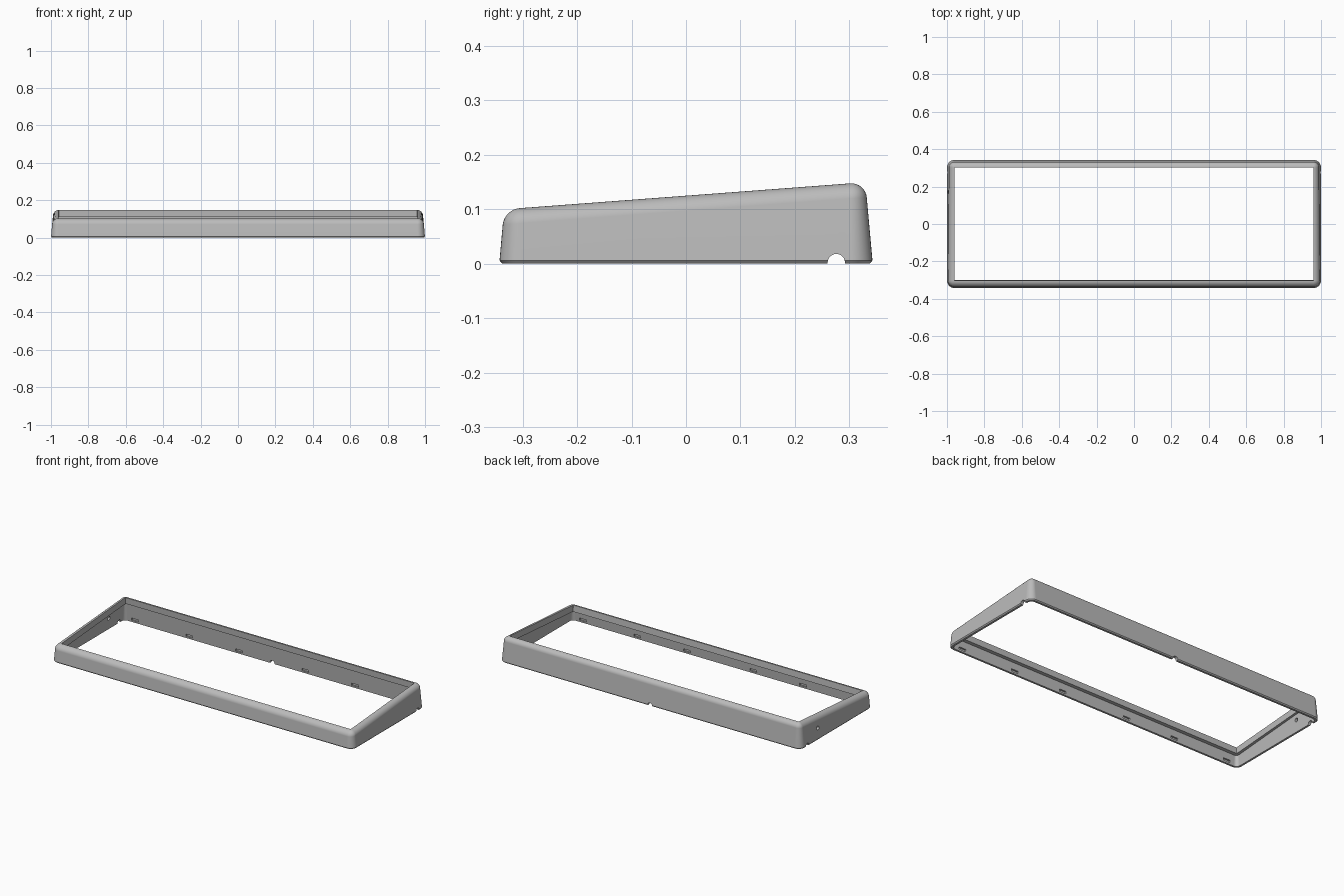
import bpy, bmesh, math
from mathutils import Matrix

if "Cube" in bpy.data.objects:
    bpy.data.objects.remove(bpy.data.objects["Cube"])

HALF_X, HALF_Y, CORNER = 1.0, 0.343, 0.04
SLOPE, TAPER, FILLET = 0.075, 0.09, 0.028
STEPS = 8


def top(y):
    return 0.125 + SLOPE * y


grey = bpy.data.materials.new("warm_grey_plastic")
grey.use_nodes = True
colour = (0.5, 0.5, 0.5, 1)
grey.diffuse_color = colour
grey.node_tree.nodes["Principled BSDF"].inputs["Base Color"].default_value = colour


def ring(bm, inset, level, hangs, tapers):
    """Rounded rectangle; level is a height, or a drop below the sloped top."""
    verts = []
    for q, (sx, sy) in enumerate([(1, 1), (-1, 1), (-1, -1), (1, -1)]):
        for k in range(STEPS + 1):
            a = math.pi / 2 * (q + k / STEPS)
            z = top(sy * (HALF_Y - inset)) - level if hangs else level
            i = inset + (TAPER * z if tapers else 0)
            r = max(CORNER - i, 0.002)
            x = sx * (HALF_X - i - r) + r * math.cos(a)
            y = sy * (HALF_Y - i - r) + r * math.sin(a)
            if hangs:
                z = top(y) - level
                if not tapers:
                    y += SLOPE * level
            verts.append(bm.verts.new((x, y, z)))
    return verts


# Cross-section: outer chamfer, tapered wall, fillet, inner lip, inner wall
profile = [(0.006, 0, False, True), (0, 0.006, False, True)]
for k in range(STEPS + 1):
    t = math.pi / 2 * k / STEPS
    profile.append((FILLET * (1 - math.cos(t)), FILLET * (1 - math.sin(t)), True, True))
profile += [(0.041, 0, True, False), (0.041, 0.038, True, False),
            (0.018, 0.038, True, True), (0.018, 0, False, True)]

bm = bmesh.new()
rings = [ring(bm, *p) for p in profile]
count = len(rings[0])
for a, b in zip(rings, rings[1:] + rings[:1]):
    for j in range(count):
        n = (j + 1) % count
        bm.faces.new((a[j], a[n], b[n], b[j]))
bmesh.ops.recalc_face_normals(bm, faces=bm.faces)
mesh = bpy.data.meshes.new("case_frame")
bm.to_mesh(mesh)
bm.free()
frame = bpy.data.objects.new("case_frame", mesh)
bpy.context.collection.objects.link(frame)
mesh.materials.append(grey)

# Cutters for cable notches, the side hole and the clip slots
cut = bmesh.new()


def rod(centre, radius, axis):
    turn = Matrix.Rotation(math.pi / 2, 4, axis)
    bmesh.ops.create_cone(cut, cap_ends=True, segments=24, radius1=radius, radius2=radius,
                          depth=0.12, matrix=Matrix.Translation(centre) @ turn)


for side in (-1, 1):
    rod((side, 0.276, 0.002), 0.016, "Y")
rod((0, 0.34, 0.002), 0.016, "X")
rod((-1, 0.17, 0.068), 0.011, "Y")
for side in (-1, 1):
    for x in (-0.91, -0.55, -0.22, 0.22, 0.55, 0.91):
        place = Matrix.Translation((x, side * 0.323, 0.017))
        bmesh.ops.create_cube(cut, size=1, matrix=place @ Matrix.Diagonal((0.045, 0.02, 0.014, 1)))
cut_mesh = bpy.data.meshes.new("cutters")
cut.to_mesh(cut_mesh)
cut.free()
cut_mesh.materials.append(grey)
cutters = bpy.data.objects.new("cutters", cut_mesh)
bpy.context.collection.objects.link(cutters)
cutters.hide_render = True

bpy.ops.object.select_all(action="DESELECT")
frame.select_set(True)
bpy.context.view_layer.objects.active = frame
cuts = frame.modifiers.new("openings", "BOOLEAN")
cuts.operation = "DIFFERENCE"
cuts.solver = "EXACT"
cuts.object = cutters
bpy.ops.object.modifier_apply(modifier=cuts.name)
bpy.data.objects.remove(cutters)

# Smooth fillets with crisp edges
bpy.ops.object.shade_smooth_by_angle(angle=math.radians(30))
normals = frame.modifiers.new("even_normals", "WEIGHTED_NORMAL")
normals.keep_sharp = True
